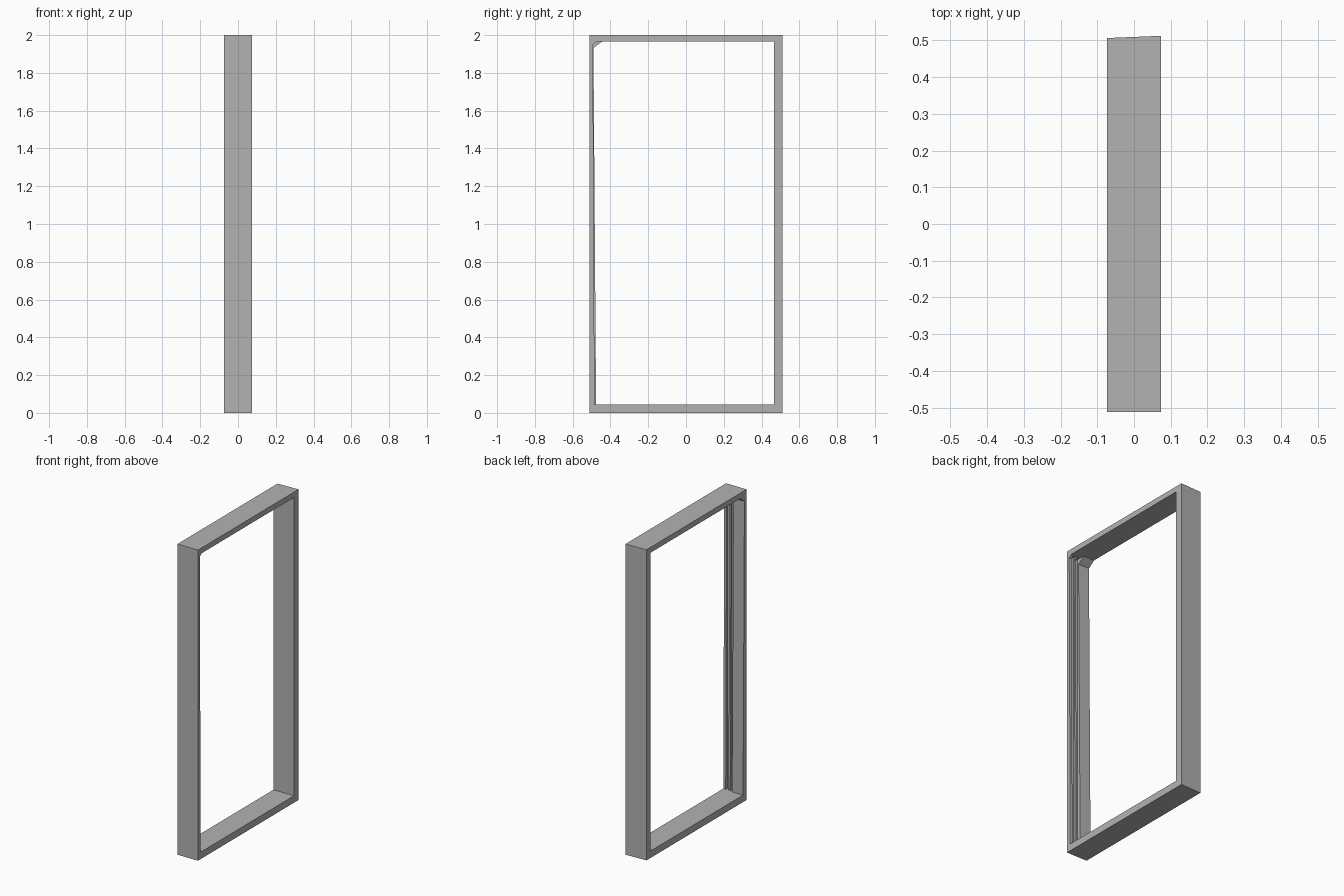
import bpy
import bmesh

cube = bpy.data.objects.get("Cube")
if cube:
    bpy.data.objects.remove(cube, do_unlink=True)

HALF_X, HALF_Y, TOP = 0.073, 0.512, 2.0
RAIL_TOP, RAIL_BOTTOM = 1.965, 0.045
RECESS = -0.5

grey = bpy.data.materials.new("frame grey")
grey.use_nodes = True
colour = (0.45, 0.45, 0.45, 1)
grey.diffuse_color = colour
grey.node_tree.nodes["Principled BSDF"].inputs["Base Color"].default_value = colour


def finish(name, bm):
    bmesh.ops.recalc_face_normals(bm, faces=bm.faces)
    mesh = bpy.data.meshes.new(name)
    bm.to_mesh(mesh)
    bm.free()
    mesh.materials.append(grey)
    bpy.context.collection.objects.link(bpy.data.objects.new(name, mesh))


def prism(name, profile, x0, x1):
    """Extrude a (y, z) profile from x0 to x1."""
    bm = bmesh.new()
    face = bm.faces.new([bm.verts.new((x0, y, z)) for y, z in profile])
    new = bmesh.ops.extrude_face_region(bm, geom=[face])["geom"]
    verts = [v for v in new if isinstance(v, bmesh.types.BMVert)]
    bmesh.ops.translate(bm, verts=verts, vec=(x1 - x0, 0, 0))
    finish(name, bm)


def rectangle(y0, y1, z0, z1):
    return [(y0, z0), (y1, z0), (y1, z1), (y0, z1)]


# Main rectangular frame, its back face slightly skewed
bm = bmesh.new()
inner = rectangle(RECESS, 0.465, RAIL_BOTTOM, RAIL_TOP)
loops = []
for x, outline in ((-HALF_X, rectangle(-HALF_Y, 0.506, 0, TOP)),
                   (HALF_X, rectangle(-HALF_Y, HALF_Y, 0, TOP)),
                   (HALF_X, inner), (-HALF_X, inner)):
    loops.append([bm.verts.new((x, y, z)) for y, z in outline])
for a, b in zip(loops, loops[1:] + loops[:1]):
    for i in range(4):
        j = (i + 1) % 4
        bm.faces.new((a[i], a[j], b[j], b[i]))
finish("door_frame", bm)


def post_strip(name, x0, x1, low, high, corner):
    """Tapered vertical strip on the front post with a cut upper corner."""
    prism(name, [(RECESS, RAIL_BOTTOM), (low, RAIL_BOTTOM),
                 (high, RAIL_TOP - corner * 0.75),
                 (high + corner, RAIL_TOP), (RECESS, RAIL_TOP)], x0, x1)


# Stop and track strips on the inside of the front post
post_strip("door_stop", -HALF_X, 0.005, -0.476, -0.49, 0.045)
post_strip("track_rib", 0.024, 0.036, -0.484, -0.493, 0.02)
post_strip("track_lip", 0.056, HALF_X, -0.484, -0.493, 0.02)
